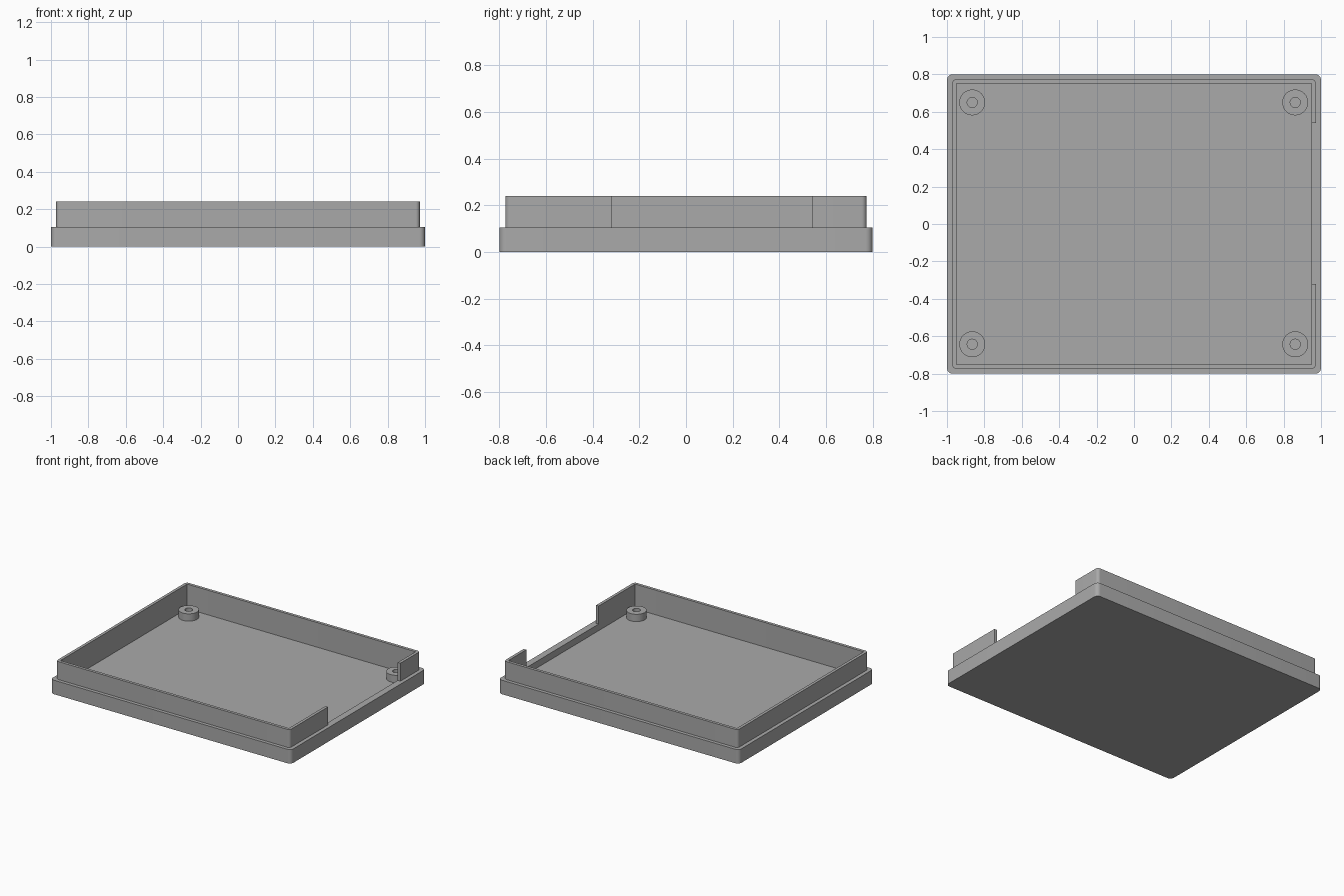
import bpy, bmesh, math

if "Cube" in bpy.data.objects:
    bpy.data.objects.remove(bpy.data.objects["Cube"])

FLOOR, LEDGE, TOP = 0.055, 0.105, 0.24
GAP = (-0.32, 0.54)      # opening in the right-hand lip

plastic = bpy.data.materials.new("grey plastic")
plastic.diffuse_color = (0.4, 0.4, 0.4, 1)
plastic.use_nodes = True
plastic.node_tree.nodes["Principled BSDF"].inputs["Base Color"].default_value = plastic.diffuse_color


def finish(name, bm):
    bmesh.ops.recalc_face_normals(bm, faces=bm.faces)
    mesh = bpy.data.meshes.new(name)
    bm.to_mesh(mesh)
    bm.free()
    mesh.materials.append(plastic)
    obj = bpy.data.objects.new(name, mesh)
    bpy.context.collection.objects.link(obj)
    bpy.ops.object.select_all(action='DESELECT')
    obj.select_set(True)
    bpy.context.view_layer.objects.active = obj
    bpy.ops.object.shade_smooth_by_angle(angle=math.radians(35))
    return obj


def ring(bm, hx, hy, r, z, steps=8):
    """Rounded rectangle, its first two points being the gap ends."""
    pts = [(hx, GAP[0]), (hx, GAP[1])]
    for k, (sx, sy) in enumerate([(1, 1), (-1, 1), (-1, -1), (1, -1)]):
        for i in range(steps + 1):
            a = math.pi / 2 * (k + i / steps)
            pts.append((sx * (hx - r) + r * math.cos(a), sy * (hy - r) + r * math.sin(a)))
    return [bm.verts.new((x, y, z)) for x, y in pts]


# Tray: base with a stepped lip, opened on the right side
bm = bmesh.new()
outer, lip, inner = (1.0, 0.8, 0.03), (0.972, 0.774, 0.022), (0.95, 0.752, 0.004)
rings = [ring(bm, *outer, 0), ring(bm, *outer, LEDGE), ring(bm, *lip, LEDGE),
         ring(bm, *lip, TOP), ring(bm, *inner, TOP), ring(bm, *inner, LEDGE),
         ring(bm, *inner, FLOOR)]
n = len(rings[0])
for level, (a, b) in enumerate(zip(rings, rings[1:])):
    for i in range(n):
        if i == 0 and level in (2, 3, 4):
            continue                      # no lip in the gap
        j = (i + 1) % n
        bm.faces.new((a[i], a[j], b[j], b[i]))
c, d, e, f = rings[2:6]
bm.faces.new((c[0], c[1], f[1], f[0]))    # ledge across the gap
for i in (0, 1):
    bm.faces.new((c[i], d[i], e[i], f[i]))  # cut ends of the lip
bm.faces.new(rings[0])
bm.faces.new(rings[-1])
finish("tray", bm)


# Screw posts: hollow cylinders standing on the floor
def post(name, cx, cy, r_out=0.069, r_in=0.027, z_top=0.11, seg=48):
    bm = bmesh.new()
    profile = [(r_out, FLOOR), (r_out, z_top), (r_in, z_top), (r_in, FLOOR)]
    loops = [[bm.verts.new((cx + r * math.cos(math.tau * i / seg),
                            cy + r * math.sin(math.tau * i / seg), z))
              for i in range(seg)] for r, z in profile]
    for a, b in zip(loops, loops[1:]):
        for i in range(seg):
            j = (i + 1) % seg
            bm.faces.new((a[i], a[j], b[j], b[i]))
    finish(name, bm)


for xn, x in (("left", -0.865), ("right", 0.862)):
    for yn, y in (("front", -0.643), ("back", 0.65)):
        post(f"screw_post_{xn}_{yn}", x, y)
